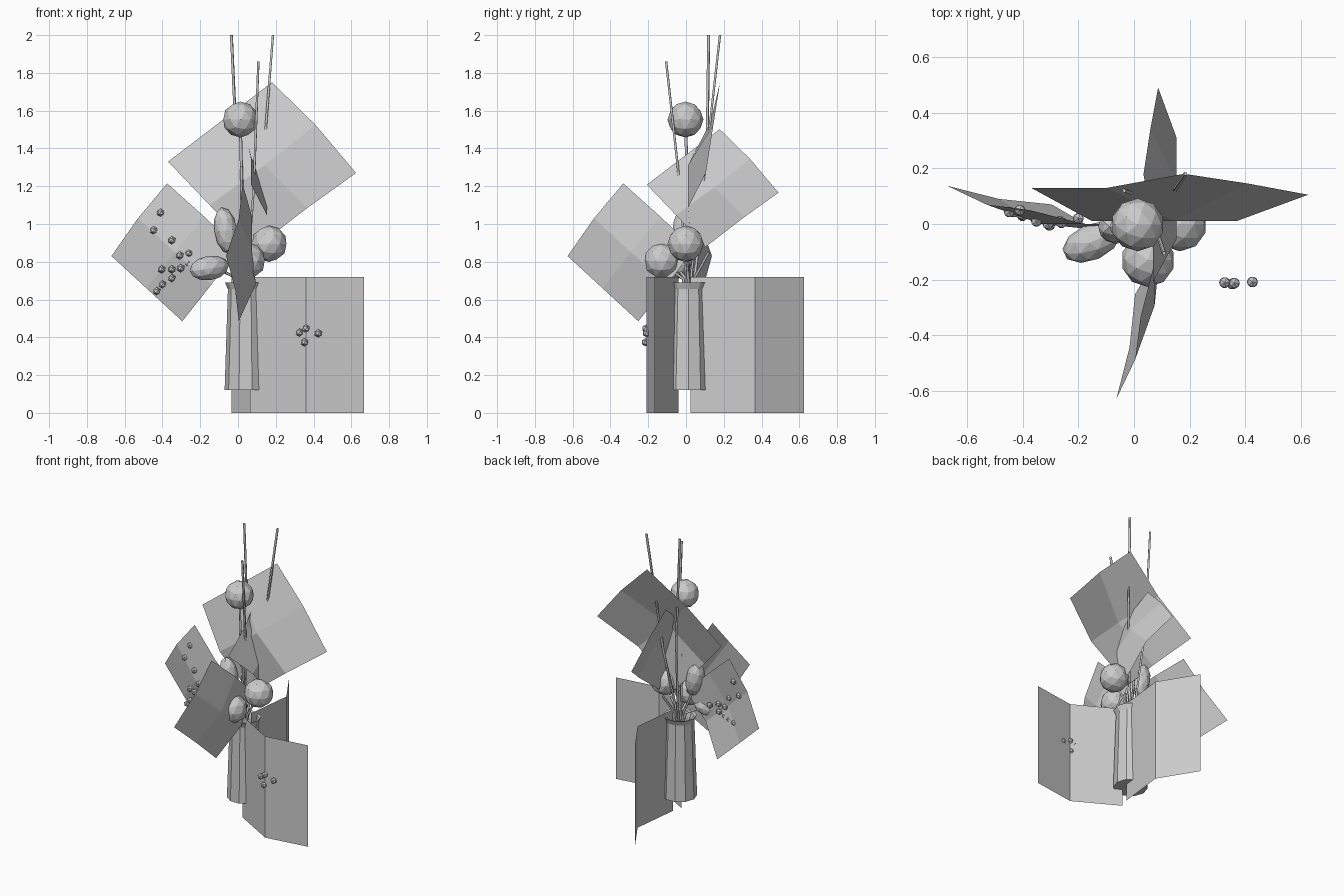
import bpy, bmesh, math
from mathutils import Vector, Matrix


def finish(name, bm):
    mesh = bpy.data.meshes.new(name)
    bm.to_mesh(mesh)
    bm.free()
    obj = bpy.data.objects.new(name, mesh)
    bpy.context.collection.objects.link(obj)
    return obj


def grid_sheet(name, rows):
    # Open sheet from rows of points
    bm = bmesh.new()
    vs = [[bm.verts.new(p) for p in row] for row in rows]
    for a, b in zip(vs, vs[1:]):
        for i in range(len(a) - 1):
            bm.faces.new((a[i], a[i + 1], b[i + 1], b[i]))
    return finish(name, bm)


def blob(name, centre, size, subdiv=2, tilt=(0, 0, 0)):
    # Faceted ball or egg
    bm = bmesh.new()
    bmesh.ops.create_icosphere(bm, subdivisions=subdiv, radius=1)
    obj = finish(name, bm)
    obj.location, obj.scale, obj.rotation_euler = centre, size, tilt
    return obj


def stem(name, points, radius=0.008):
    # Thin four-sided tube along a path
    cu = bpy.data.curves.new(name, 'CURVE')
    cu.dimensions = '3D'
    cu.bevel_depth, cu.bevel_resolution = radius, 0
    cu.use_fill_caps = True
    sp = cu.splines.new('POLY')
    sp.points.add(len(points) - 1)
    for p, co in zip(sp.points, points):
        p.co = (*co, 1)
    obj = bpy.data.objects.new(name, cu)
    bpy.context.collection.objects.link(obj)


# Vase: ten-sided turned profile with a rim
profile = [(0.111, 0.12), (0.094, 0.64), (0.094, 0.655), (0.109, 0.69),
           (0.092, 0.685), (0.082, 0.645), (0.085, 0.55)]
bm = bmesh.new()
rings = []
for r, z in profile:
    rings.append([bm.verts.new((0.04 + r * math.cos(i * math.tau / 10),
                                0.012 + r * math.sin(i * math.tau / 10), z)) for i in range(10)])
for a, b in zip(rings, rings[1:]):
    for i in range(10):
        j = (i + 1) % 10
        bm.faces.new((a[i], a[j], b[j], b[i]))
bm.faces.new(rings[0][::-1])
bm.faces.new(rings[-1])
finish("vase", bm)

# Folded upright cards beside the vase
cards = {"front_card": [(0.063, -0.04), (0.36, -0.21), (0.667, -0.165)],
         "back_card": [(0.086, 0.025), (0.125, 0.365), (-0.035, 0.625)]}
for name, path in cards.items():
    grid_sheet(name, [[(x, y, z) for x, y in path] for z in (0, 0.72)])

# Upper leaves: the back one is a smaller copy turned a quarter
upper = [[(-0.37, 0.13, 1.33), (-0.095, 0.13, 1.54), (0.18, 0.18, 1.75)],
         [(-0.15, 0.01, 1.10), (0.14, 0.01, 1.31), (0.41, 0.145, 1.525)],
         [(0.075, 0.03, 0.86), (0.367, 0.01, 1.085), (0.625, 0.105, 1.27)]]
grid_sheet("upper_leaf", upper)
grid_sheet("back_leaf", [[(0.16 - 0.7 * y, 0.052 + 0.7 * x, 0.277 + 0.7 * z)
                          for x, y, z in row] for row in upper])

# Lower leaves: the front one is the left one turned a quarter
lower = [[(-0.67, 0.137, 0.83), (-0.53, 0.07, 1.03), (-0.375, 0.05, 1.215)],
         [(-0.485, 0.09, 0.66), (-0.335, 0.0, 0.85), (-0.18, 0.0, 1.04)],
         [(-0.295, 0.07, 0.485), (-0.14, -0.02, 0.68), (0.0, 0.0, 0.87)]]
grid_sheet("left_leaf", lower)
grid_sheet("front_leaf", [[(0.074 - y, x + 0.043, z) for x, y, z in row] for row in lower])

# Flower heads and buds
blob("top_flower", (0.013, -0.003, 1.553), (0.095,) * 3)
blob("right_flower", (0.165, -0.002, 0.895), (0.096,) * 3)
blob("front_flower", (0.05, -0.13, 0.805), (0.096,) * 3)
blob("upper_bud", (-0.065, -0.01, 0.965), (0.062, 0.062, 0.125), tilt=(0, math.radians(-10), 0))
blob("side_bud", (-0.152, -0.065, 0.767), (0.112, 0.065, 0.065),
     tilt=(0, math.radians(-8), math.radians(24)))

# Stems inside the vase
foot = (0.04, 0.012, 0.56)
heads = [(0.013, 0, 1.5), (0.15, 0, 0.86), (0.05, -0.11, 0.78), (-0.06, -0.01, 0.9),
         (-0.12, -0.05, 0.77), (0.10, 0.12, 0.85)]
for i, h in enumerate(heads):
    neck = (0.04 + 0.25 * (h[0] - 0.04), 0.012 + 0.25 * h[1], 0.71)
    stem(f"flower_stem_{i}", [foot, neck, h])

# Tall grass blades
stem("left_grass", [foot, (0.03, 0.05, 0.75), (0.0, 0.11, 1.25), (-0.035, 0.12, 2.0)])
stem("right_grass", [foot, (0.06, 0.03, 0.75), (0.12, 0.085, 1.16), (0.185, 0.18, 2.0)])
stem("front_grass", [foot, (0.05, 0.0, 0.75), (0.083, -0.03, 1.18), (0.108, -0.105, 1.86)])

# Berries on the left leaf and the front card
berries = [(-0.41, 0.05, 1.06), (-0.447, 0.043, 0.967), (-0.35, 0.01, 0.914),
           (-0.308, 0.0, 0.834), (-0.26, 0.005, 0.845), (-0.2, 0.02, 0.825),
           (-0.267, 0.01, 0.793), (-0.303, -0.005, 0.766), (-0.404, 0.035, 0.76),
           (-0.35, 0.012, 0.76), (-0.35, 0.01, 0.713), (-0.4, 0.03, 0.68),
           (-0.43, 0.043, 0.644), (0.325, -0.21, 0.426), (0.36, -0.212, 0.447),
           (0.352, -0.215, 0.374), (0.425, -0.208, 0.421)]
for i, p in enumerate(berries):
    blob(f"berry_{i}", p, (0.022,) * 3, subdiv=1)
